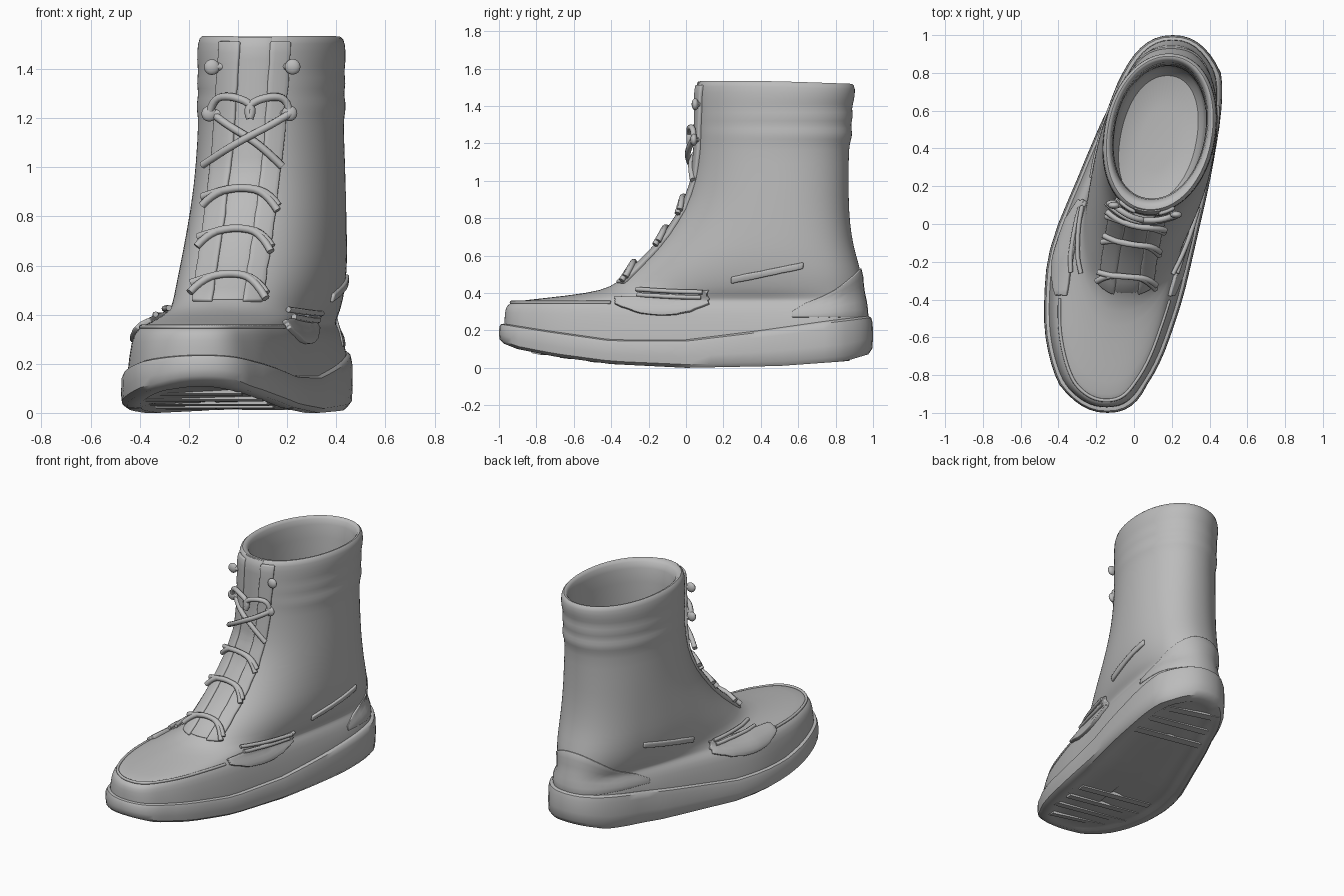
import bpy, bmesh, math
from mathutils import Vector

cube = bpy.data.objects.get("Cube")
if cube:
    bpy.data.objects.remove(cube, do_unlink=True)

mat = bpy.data.materials.new("plain grey")
mat.use_nodes = True
GREY = (0.5, 0.5, 0.5, 1)
mat.diffuse_color = GREY
mat.node_tree.nodes["Principled BSDF"].inputs["Base Color"].default_value = GREY
PI = math.pi
N = 64


def lerp(a, b, f):
    return a + (b - a) * f


def table(pairs, v):
    """Piecewise linear lookup; each row is (key, values...)."""
    v = min(max(v, pairs[0][0]), pairs[-1][0])
    for a, b in zip(pairs, pairs[1:]):
        if v <= b[0]:
            f = (v - a[0]) / (b[0] - a[0])
            return [lerp(p, q, f) for p, q in zip(a[1:], b[1:])]


def signed_pow(v, e):
    return math.copysign(abs(v) ** e, v)


# Foot axis along y: y, x, width factor
AXIS = [(-1, -.14, 1), (-.85, -.163, 1), (-.56, -.135, 1), (-.18, -.075, 1), (.02, -.02, .97),
        (.2, .04, .93), (.4, .1, .91), (.62, .165, .92), (.8, .2, 1), (1, .205, 1)]


def outline(t, y0, y1, w, m):
    """Point on a foot-shaped oval; m blends from curved foot axis to shaft axis."""
    e = lerp(.87, .96, m)
    y = (y0 + y1) / 2 + (y1 - y0) / 2 * signed_pow(math.sin(t), e)
    foot, factor = table(AXIS, y)
    shaft = .135 + .12 * (y - .47)
    return lerp(foot, shaft, m) + w * lerp(factor, 1, m) * signed_pow(math.cos(t), e), y


def finish(obj, angle=50):
    bpy.context.view_layer.objects.active = obj
    for o in bpy.context.selected_objects:
        o.select_set(False)
    obj.select_set(True)
    bpy.ops.object.shade_smooth_by_angle(angle=math.radians(angle))


def mesh_object(name, rows, closed=True, caps=False):
    """Skin consecutive rows of points."""
    bm = bmesh.new()
    vs = [[bm.verts.new(p) for p in row] for row in rows]
    n = len(rows[0])
    for a, b in zip(vs, vs[1:]):
        for i in range(n if closed else n - 1):
            j = (i + 1) % n
            bm.faces.new((a[i], a[j], b[j], b[i]))
    if caps:
        bm.faces.new(vs[0][::-1])
        bm.faces.new(vs[-1])
    bmesh.ops.recalc_face_normals(bm, faces=bm.faces)
    me = bpy.data.meshes.new(name)
    bm.to_mesh(me)
    bm.free()
    obj = bpy.data.objects.new(name, me)
    bpy.context.collection.objects.link(obj)
    me.materials.append(mat)
    return obj


ANGLES = [2 * PI * i / N for i in range(N)]

# Sole: rocker bottom, thick edge, shallow recess underneath
BOTTOM = [(-1, .14), (-.9, .1), (-.7, .06), (-.4, .02), (0, 0), (.5, .01), (.85, .035), (1, .08)]
TOP = [(-1, .24), (-.75, .2), (-.4, .15), (0, .15), (.4, .2), (.75, .25), (1, .28)]


def sole_ring(inset, f, extra=0):
    ring = []
    for t in ANGLES:
        x, y = outline(t, -1 + inset, 1 - inset, .387 - inset, 0)
        lo, hi = table(BOTTOM, y)[0], table(TOP, y)[0]
        ring.append((x, y, lerp(lo, hi, f) + extra))
    return ring


sole = mesh_object("sole", [
    sole_ring(.34, 0, .012), sole_ring(.2, 0, .012), sole_ring(.1, 0, .012), sole_ring(.08, 0),
    sole_ring(.025, 0), sole_ring(.004, .12), sole_ring(0, .4), sole_ring(.002, .8),
    sole_ring(.01, .95), sole_ring(.025, 1), sole_ring(.12, 1)], caps=True)
finish(sole, 40)

# Slanted tread bars set in the recess
for i, yc in enumerate([-.75, -.6, -.45, -.3, .5, .65, .8]):
    ends = []
    for yy in (yc - .025, yc + .025):
        half = .24 if abs(yc) < .7 else .17
        cx, z = table(AXIS, yy)[0], table(BOTTOM, yy)[0]
        ends.append([(cx - half, yy + .05, z + .03), (cx - half, yy + .05, z + .004),
                     (cx + half, yy - .05, z + .004), (cx + half, yy - .05, z + .03)])
    mesh_object(f"tread_bar_{i}", ends, caps=True)

# Upper: height, front y, back y, half width, axis blend
UPPER = [
    (.1, -.972, .972, .362, 0), (.3, -.97, .968, .344, 0), (.335, -.96, .963, .325, .02),
    (.356, -.925, .96, .308, .06), (.372, -.76, .955, .3, .15), (.40, -.52, .95, .302, .3),
    (.43, -.4, .945, .308, .42), (.5, -.315, .94, .322, .5), (.6, -.205, .91, .327, .6),
    (.7, -.115, .885, .323, .65), (.85, -.015, .87, .311, .8), (1, .04, .87, .3, .95),
    (1.19, .055, .87, .29, 1), (1.22, .055, .885, .297, 1), (1.26, .055, .89, .3, 1),
    (1.3, .055, .88, .29, 1), (1.34, .055, .895, .3, 1), (1.39, .055, .885, .291, 1),
    (1.43, .055, .9, .299, 1), (1.5, .055, .907, .296, 1), (1.53, .07, .89, .28, 1)]
LINING = [(1.515, .12, .865, .253, 1), (1.45, .14, .845, .242, 1), (1, .13, .835, .24, 1),
          (.5, .08, .835, .24, .8), (.4, .08, .82, .23, .8), (.39, .3, .6, .08, .8)]


def upper_ring(key):
    ring = []
    for t in ANGLES:
        x, y = outline(t, *key[1:])
        rim = .012 * math.cos(3 * (y - .25)) if key[0] > 1.45 else 0
        ring.append((x, y, key[0] + rim))
    return ring


def foot_ring(drop, inset=0):
    """Lowest rings follow the top of the sole."""
    _, y0, y1, w, m = UPPER[0]
    pts = [outline(t, y0 + inset, y1 - inset, w - inset, m) for t in ANGLES]
    return [(x, y, table(TOP, y)[0] - drop) for x, y in pts]


base = [foot_ring(.07, .15), foot_ring(.07, .01), foot_ring(.04), foot_ring(0)]
upper = mesh_object("upper", base + [upper_ring(k) for k in UPPER[1:] + LINING], caps=True)
upper.modifiers.new("smooth", "SUBSURF").levels = 1
upper.modifiers["smooth"].render_levels = 1
finish(upper, 60)


def surf(z, t):
    x, y = outline(t, *table(UPPER, z))
    return Vector((x, y, z))


def lifted(z, t, lift):
    nrm = (surf(z, t + .02) - surf(z, t - .02)).cross(surf(z + .01, t) - surf(z - .01, t))
    return surf(z, t) + nrm.normalized() * lift


def place(z, axis, value, side, lift):
    """Point lifted off the upper, at height z, where coordinate axis equals value."""
    lo, hi = {"front": (-2.9, -.2), "left": (-PI / 2, PI / 2), "right": (PI / 2, 3 * PI / 2)}[side]
    t = min((lerp(lo, hi, i / 200) for i in range(201)),
            key=lambda a: abs(surf(z, a)[axis] - value))
    return lifted(z, t, lift)


def patch(name, fn, nu, nv, thick):
    """Leather piece laid over the upper, with rounded thickness."""
    obj = mesh_object(name, [[fn(u / nu, v / nv) for u in range(nu + 1)]
                             for v in range(nv + 1)], closed=False)
    mod = obj.modifiers.new("thickness", "SOLIDIFY")
    mod.thickness, mod.offset = thick, 0
    bev = obj.modifiers.new("soft_edge", "BEVEL")
    bev.width, bev.segments = thick * .3, 2
    finish(obj)


def cord(name, points, radius):
    cu = bpy.data.curves.new(name, "CURVE")
    cu.dimensions = "3D"
    cu.bevel_depth, cu.bevel_resolution, cu.use_fill_caps = radius, 2, True
    sp = cu.splines.new("NURBS")
    sp.points.add(len(points) - 1)
    for q, p in zip(sp.points, points):
        q.co = (*p, 1)
    sp.order_u, sp.use_endpoint_u, sp.resolution_u = 3, True, 4
    cu.materials.append(mat)
    obj = bpy.data.objects.new(name, cu)
    bpy.context.collection.objects.link(obj)


# Lacing: tongue, eyestays, cords, hooks
def lace_mid(z):
    return table([(.4, -.05), (.8, .01), (1.1, .045), (1.5, .07)], z)[0]


def strip(z0, z1, a, b, lift):
    def fn(u, v):
        z = lerp(z0, z1, v)
        return place(z, 0, lace_mid(z) + lerp(a, b, u), "front", lift)
    return fn


patch("tongue", strip(.46, 1.53, -.07, .07, .001), 5, 24, .01)
for s, side in ((1, "left"), (-1, "right")):
    patch(side + "_eyestay", strip(.45, 1.51, .06 * s, .14 * s, .005), 4, 24, .024)


def lace(name, pts, lift=.03):
    cord(name, [place(z, 0, lace_mid(z) + x, "front", lift) for x, z in pts], .016)


for i, z in enumerate([.5, .69, .86]):
    for s in (1, -1):
        lace(f"lace_{i}_{s}", [(-.14 * s, z - .03), (-.1 * s, z + .03), (0, z + .05),
                               (.09 * s, z + .03), (.14 * s, z - .02 - .03 * s)])
for s in (1, -1):
    lace(f"lace_cross_{s}", [(-.14 * s, 1.0), (-.08 * s, 1.06), (0, 1.12), (.08 * s, 1.17),
                             (.14 * s, 1.22)], .034 + .012 * s)
    lace(f"lace_bow_{s}", [(.14 * s, 1.22), (.13 * s, 1.28), (.06 * s, 1.29), (-.02 * s, 1.25),
                           (.0, 1.2)], .04)
    for z in (1.22, 1.41):
        x = lace_mid(z) + .12 * s
        root, tip = place(z, 0, x, "front", 0), place(z, 0, x + .02 * s, "front", .04)
        cord(f"hook_stem_{s}_{z}", [root, (root + tip) / 2, tip], .016)
        bpy.ops.mesh.primitive_uv_sphere_add(segments=12, ring_count=8, radius=.032, location=tip)
        knob = bpy.context.object
        knob.name = f"hook_{s}_{z}"
        knob.scale = (1, .6, 1)
        knob.data.materials.append(mat)
        finish(knob)

# Side flaps, cords and straps, same on both sides
for side in ("left", "right"):
    patch(side + "_side_flap", lambda u, v: place(
        lerp(.28 + .06 * abs(2 * u - 1) ** 2, .37 + .045 * u, v), 1,
        lerp(-.38, .12, u), side, .006), 14, 5, .026)
    for z in (.385, .412):
        cord(f"{side}_side_cord_{z}", [place(z, 1, lerp(-.26, .09, i / 8), side, .018)
                                       for i in range(9)], .012)
    patch(side + "_strap", lambda u, v: place(
        .45 + .08 * u + .035 * v, 1, lerp(.24, .63, u), side, .001), 10, 2, .022)

# Heel counter, dipping towards the sides
patch("heel_counter", lambda u, v: lifted(
    lerp(.27, .53 - .23 * (2 * u - 1) ** 2, v), PI / 2 + (2 * u - 1), .001), 20, 6, .012)

# Toe seam around the vamp
cord("toe_seam", [surf(.35, lerp(-2.75, -.4, i / 24)) for i in range(25)], .009)
